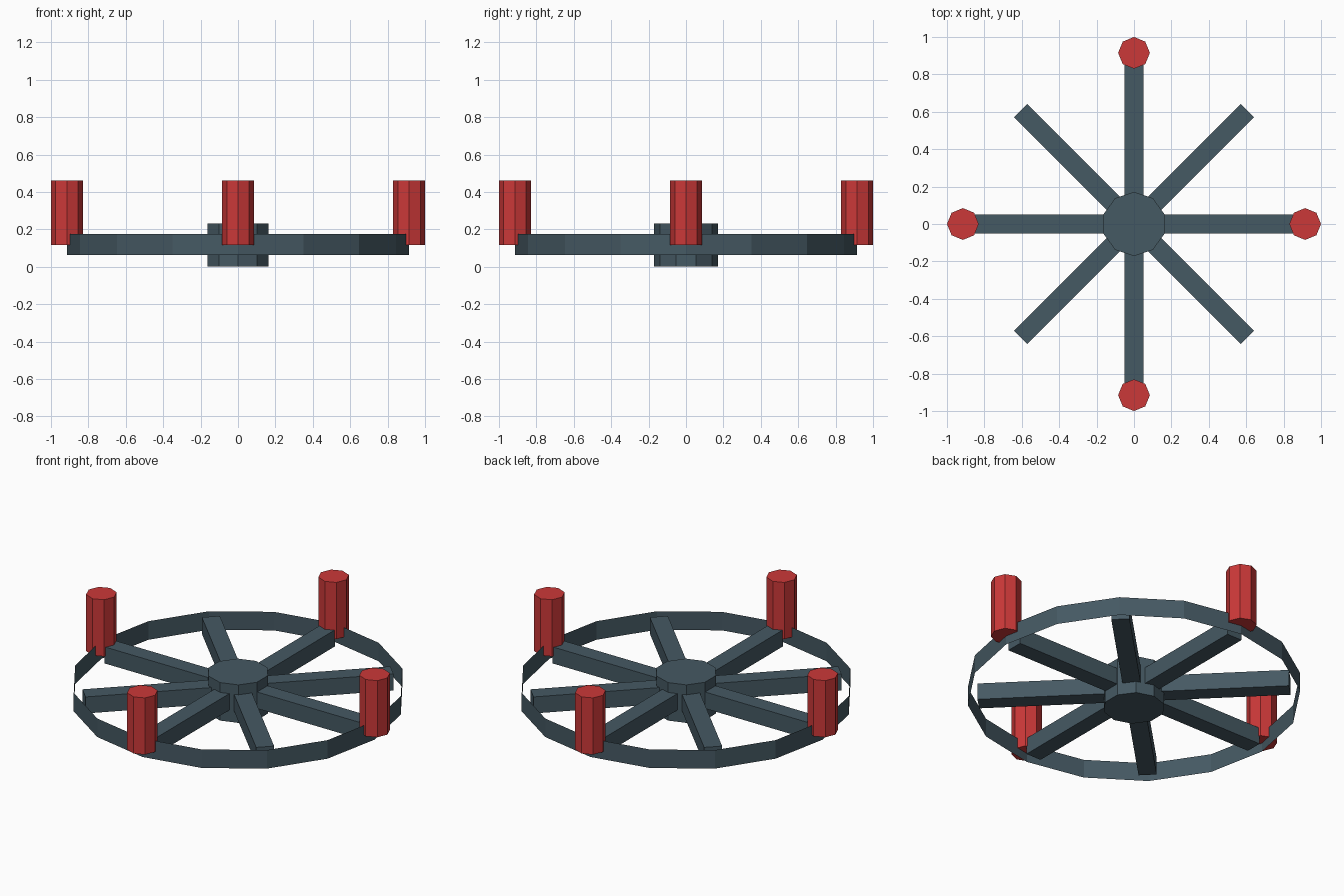
import bpy
from math import pi, cos, sin

if "Cube" in bpy.data.objects:
    bpy.data.objects.remove(bpy.data.objects["Cube"])

RIM_R = 0.915
MID_Z = 0.12


def material(name, rgb):
    m = bpy.data.materials.new(name)
    m.use_nodes = True
    m.diffuse_color = (*rgb, 1)
    m.node_tree.nodes["Principled BSDF"].inputs["Base Color"].default_value = (*rgb, 1)
    return m


slate = material("slate grey", (0.06, 0.1, 0.125))
red = material("red", (0.6, 0.04, 0.04))


def finish(name, mat):
    ob = bpy.context.object
    ob.name = name
    ob.data.materials.append(mat)
    return ob


def cylinder(name, mat, sides, radius, low, high, x=0, y=0, fill='NGON'):
    bpy.ops.mesh.primitive_cylinder_add(
        vertices=sides, radius=radius, depth=high - low,
        end_fill_type=fill, location=(x, y, (low + high) / 2))
    return finish(name, mat)


# Hub and thin open rim
cylinder("hub", slate, 10, 0.171, 0, 0.23)
cylinder("rim", slate, 16, RIM_R, 0.064, 0.176, fill='NOTHING')

# Four crossing bars make eight spokes
for i in range(4):
    bpy.ops.mesh.primitive_cube_add(size=1, location=(0, 0, MID_Z), rotation=(0, 0, i * pi / 4))
    bar = finish(f"spoke_bar_{i + 1}", slate)
    bar.scale = (1.715, 0.1, 0.1)

# Upright handles on the rim
for i in range(4):
    a = i * pi / 2
    cylinder(f"handle_{i + 1}", red, 8, 0.085, 0.117, 0.46, RIM_R * cos(a), RIM_R * sin(a))
